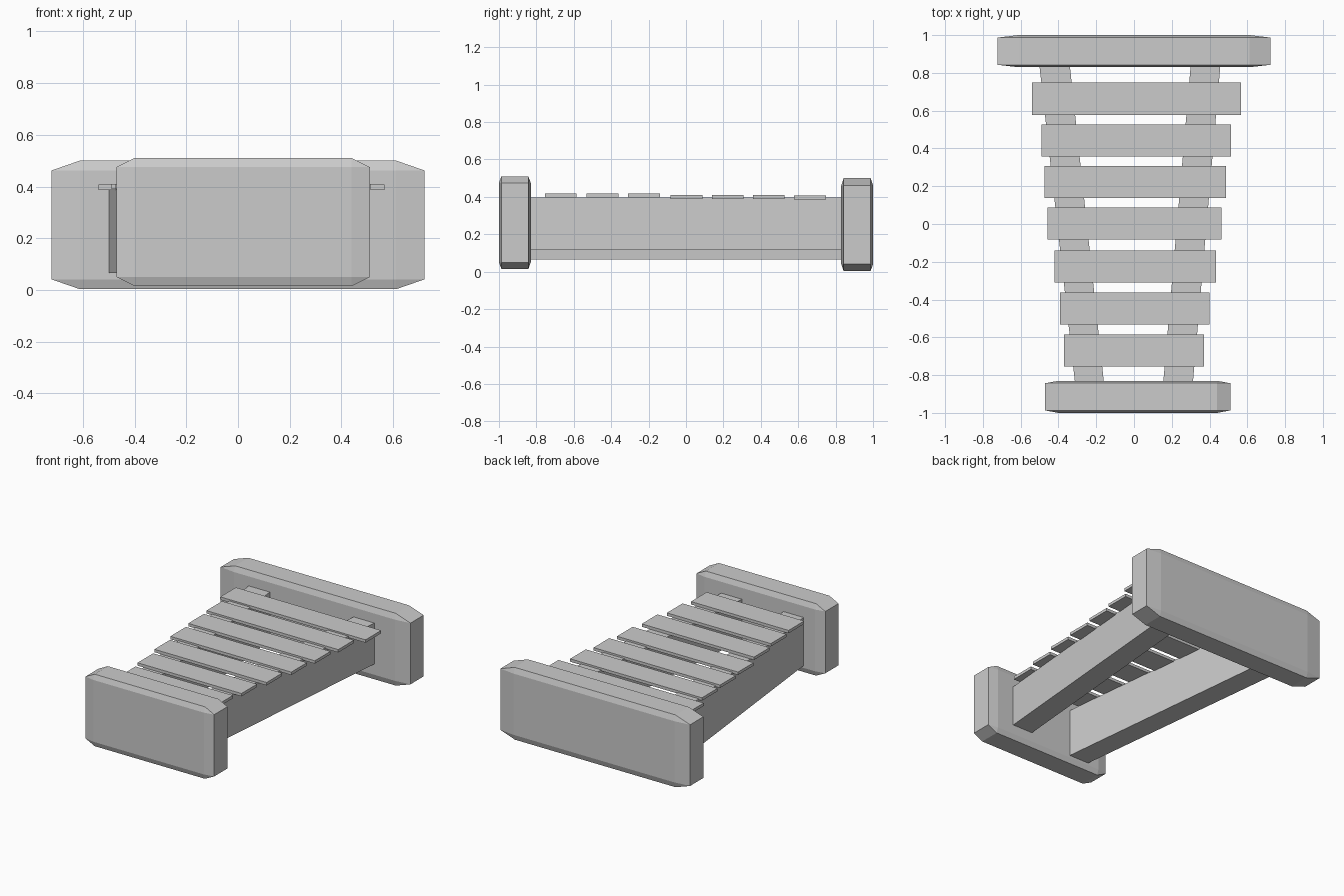
import bpy, bmesh

if "Cube" in bpy.data.objects:
    bpy.data.objects.remove(bpy.data.objects["Cube"])


def hull(name, points):
    """Convex solid around a set of points."""
    bm = bmesh.new()
    for p in points:
        bm.verts.new(p)
    bmesh.ops.convex_hull(bm, input=bm.verts[:])
    bmesh.ops.dissolve_limit(bm, angle_limit=0.005, verts=bm.verts[:], edges=bm.edges[:])
    bmesh.ops.recalc_face_normals(bm, faces=bm.faces[:])
    me = bpy.data.meshes.new(name)
    bm.to_mesh(me)
    bm.free()
    ob = bpy.data.objects.new(name, me)
    bpy.context.collection.objects.link(ob)
    return ob


def corners(x, y, z):
    return [(a, b, c) for a in x for b in y for c in z]


def end_board(name, x, y, z, cx, cz, inset=0.013):
    """Board with chamfered corners (cx, cz) and slightly bevelled rims."""
    xi = (x[0] + cx, x[1] - cx)
    zi = (z[0] + cz, z[1] - cz)
    yi = (y[0] + inset, y[1] - inset)
    return hull(name, corners(xi, y, zi) + corners(x, yi, zi) + corners(xi, yi, z))


# End boards
end_board("front_end_board", (-0.47, 0.51), (-1.0, -0.83), (0.015, 0.51), 0.07, 0.035)
end_board("rear_end_board", (-0.722, 0.722), (0.83, 1.0), (0.003, 0.5), 0.11, 0.038)


# Splayed side rails: x of the inner/outer faces at front and rear
def rail(name, front_x, rear_x, z):
    return hull(name, corners(front_x, (-0.86,), z) + corners(rear_x, (0.86,), z))


rail("left_rail", (-0.31, -0.157), (-0.503, -0.342), (0.065, 0.397))
rail("right_rail", (0.153, 0.31), (0.302, 0.459), (0.115, 0.397))

# Slats, rear to front: centre y, left x, right x, bottom z
slats = [
    (0.663, -0.54, 0.566, 0.387),
    (0.442, -0.49, 0.513, 0.39),
    (0.223, -0.475, 0.488, 0.39),
    (0.002, -0.457, 0.464, 0.39),
    (-0.224, -0.42, 0.434, 0.397),
    (-0.447, -0.392, 0.399, 0.397),
    (-0.670, -0.371, 0.371, 0.397),
]
for i, (y, x0, x1, z) in enumerate(slats):
    hull(f"slat_{i + 1}", corners((x0, x1), (y - 0.085, y + 0.085), (z, z + 0.02)))
